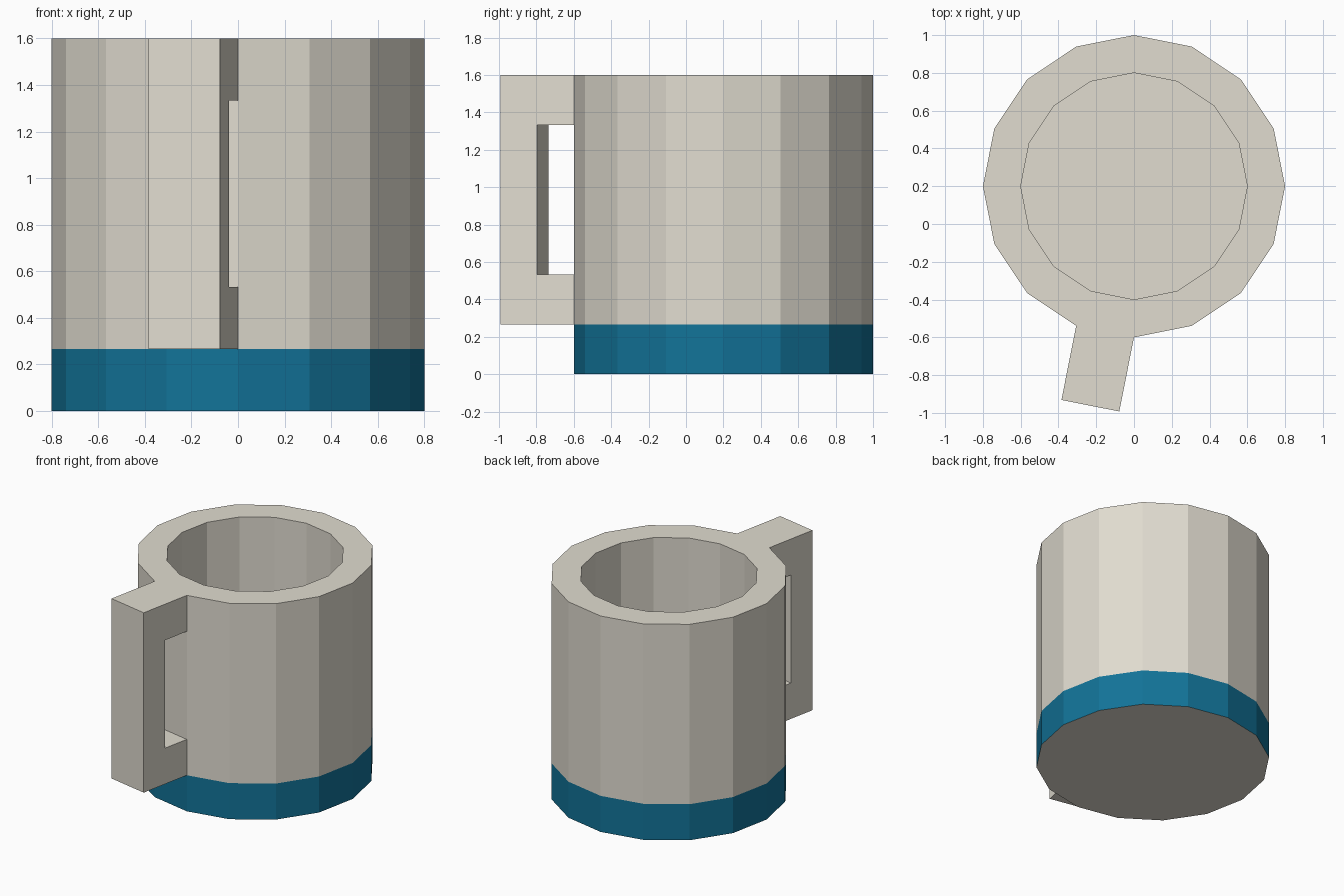
import bpy
import bmesh
import math
from mathutils import Vector

if "Cube" in bpy.data.objects:
    bpy.data.objects.remove(bpy.data.objects["Cube"])

SIDES, R_OUT, R_IN, CY = 16, 0.8, 0.6, 0.2
BAND, HOLE_LOW, HOLE_HIGH, TOP = 0.267, 0.533, 1.333, 1.6
HANDLE_SIDE = 11  # facet of the cup that carries the handle


def material(name, color):
    m = bpy.data.materials.new(name)
    m.diffuse_color = (*color, 1)
    m.use_nodes = True
    m.node_tree.nodes["Principled BSDF"].inputs["Base Color"].default_value = m.diffuse_color
    return m


cream = material("cream", (0.75, 0.716, 0.631))
blue = material("blue", (0.006, 0.171, 0.314))


def make_object(name, bm, mats):
    bmesh.ops.recalc_face_normals(bm, faces=bm.faces)
    me = bpy.data.meshes.new(name)
    bm.to_mesh(me)
    bm.free()
    for m in mats:
        me.materials.append(m)
    ob = bpy.data.objects.new(name, me)
    bpy.context.collection.objects.link(ob)
    return ob


def rim_point(i, r, z):
    a = math.tau * i / SIDES
    return Vector((r * math.cos(a), CY + r * math.sin(a), z))


# Cup: outer wall up, over the rim, inner wall down to the floor
bm = bmesh.new()
profile = [(R_OUT, 0), (R_OUT, BAND), (R_OUT, HOLE_LOW), (R_OUT, HOLE_HIGH),
           (R_OUT, TOP), (R_IN, TOP), (R_IN, BAND)]
rings = [[bm.verts.new(rim_point(i, r, z)) for i in range(SIDES)] for r, z in profile]
bm.faces.new(rings[0][::-1])
bm.faces.new(rings[-1])
joints = []
for k, (lo, hi) in enumerate(zip(rings, rings[1:])):
    for i in range(SIDES):
        j = (i + 1) % SIDES
        f = bm.faces.new((lo[i], lo[j], hi[j], hi[i]))
        f.material_index = 1 if k == 0 else 0  # blue band round the foot
        if i == HANDLE_SIDE and k in (1, 3):
            joints.append(f)
bmesh.ops.recalc_face_normals(bm, faces=bm.faces)
# Open the wall where the handle meets it
bmesh.ops.delete(bm, geom=joints, context='FACES_ONLY')
make_object("cup", bm, [cream, blue])

# Handle: square C profile carried straight out from one facet
bm = bmesh.new()
a = math.tau * (HANDLE_SIDE + 0.5) / SIDES
out = Vector((math.cos(a), math.sin(a), 0))
c_shape = [(0, BAND), (0.4, BAND), (0.4, TOP), (0, TOP),
           (0, HOLE_HIGH), (0.2, HOLE_HIGH), (0.2, HOLE_LOW), (0, HOLE_LOW)]
sides = [[bm.verts.new(rim_point(i, R_OUT, z) + out * d) for d, z in c_shape]
         for i in (HANDLE_SIDE, HANDLE_SIDE + 1)]
bm.faces.new(sides[0])
bm.faces.new(sides[1][::-1])
for i in range(8):
    if i not in (3, 7):  # ends joined to the cup stay open
        j = (i + 1) % 8
        bm.faces.new((sides[0][j], sides[0][i], sides[1][i], sides[1][j]))
make_object("handle", bm, [cream])
